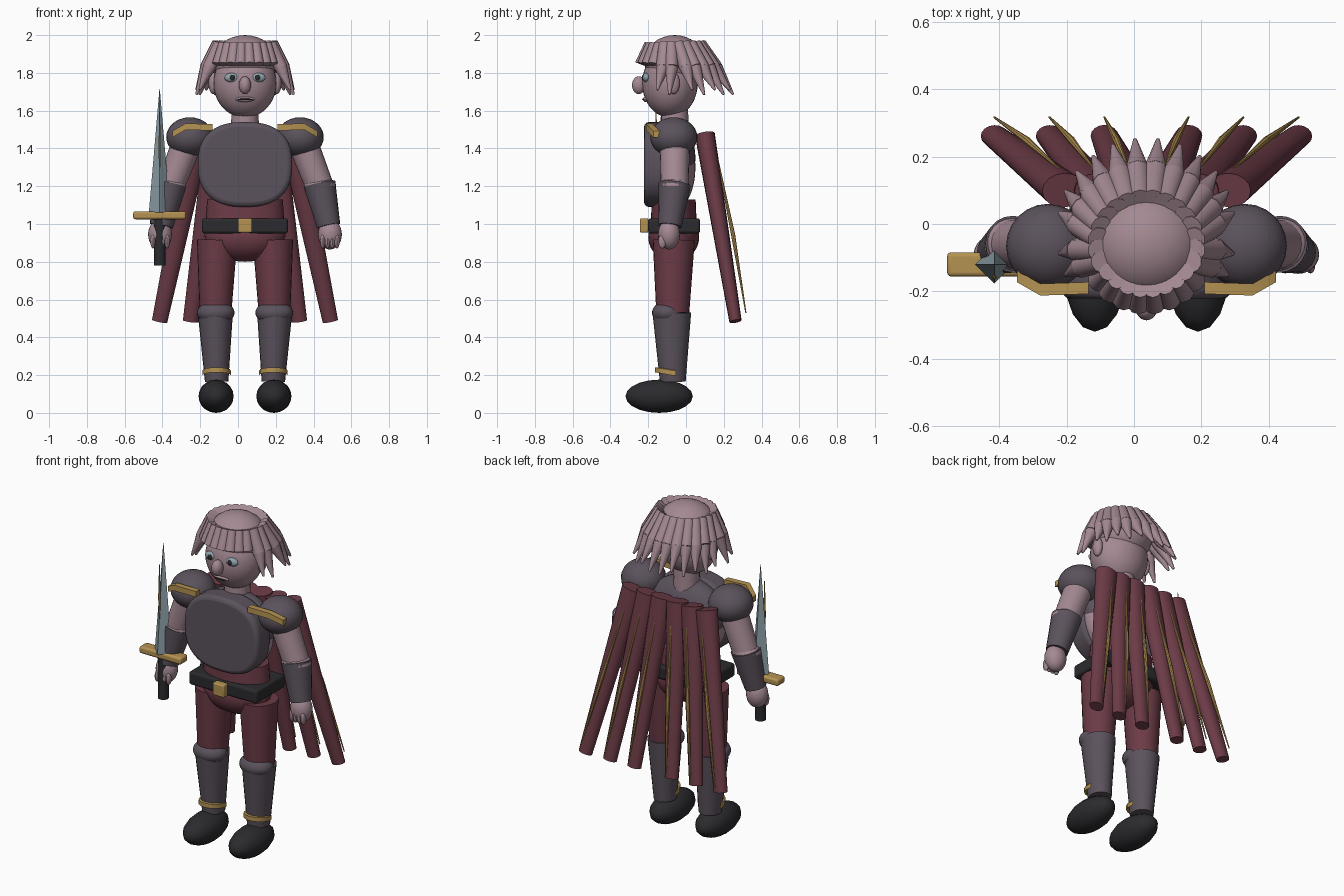
import bpy, bmesh, math
from mathutils import Vector, Matrix

if "Cube" in bpy.data.objects:
    bpy.data.objects.remove(bpy.data.objects["Cube"])

C = 0.037  # x of the body's mirror plane


def material(name, r, g, b):
    m = bpy.data.materials.new(name)
    m.diffuse_color = (r, g, b, 1)
    m.use_nodes = True
    m.node_tree.nodes["Principled BSDF"].inputs["Base Color"].default_value = m.diffuse_color
    return m


SKIN = material("dusty_pink", 0.37, 0.25, 0.29)
ARMOUR = material("plum_grey", 0.105, 0.085, 0.108)
RED = material("maroon", 0.15, 0.044, 0.062)
BLACK = material("charcoal", 0.024, 0.024, 0.028)
GOLD = material("gold", 0.46, 0.29, 0.085)
STEEL = material("steel", 0.27, 0.36, 0.40)


def finish(name, bm, mat, bevel=0):
    me = bpy.data.meshes.new(name)
    bmesh.ops.recalc_face_normals(bm, faces=bm.faces)
    bm.to_mesh(me)
    bm.free()
    me.materials.append(mat)
    ob = bpy.data.objects.new(name, me)
    bpy.context.collection.objects.link(ob)
    if bevel:
        mod = ob.modifiers.new("bevel", 'BEVEL')
        mod.width, mod.segments = bevel, 3
    return ob


def ball(name, centre, radii, mat, seg=24, rings=14):
    bm = bmesh.new()
    bmesh.ops.create_uvsphere(bm, u_segments=seg, v_segments=rings, radius=1)
    m = Matrix.Translation(centre) @ Matrix.Diagonal((*radii, 1))
    bmesh.ops.transform(bm, matrix=m, verts=bm.verts)
    return finish(name, bm, mat)


def box(name, centre, size, mat, bevel=0):
    bm = bmesh.new()
    bmesh.ops.create_cube(bm, size=1)
    m = Matrix.Translation(centre) @ Matrix.Diagonal((*size, 1))
    bmesh.ops.transform(bm, matrix=m, verts=bm.verts)
    return finish(name, bm, mat, bevel)


def tube(name, p0, p1, r0, r1, mat, sides=20, squash=1.0):
    """Tapered limb from p0 to p1; squash flattens its depth."""
    p0, p1 = Vector(p0), Vector(p1)
    z = (p1 - p0).normalized()
    x = Vector((1, 0, 0))
    x = (x - z * x.dot(z)).normalized()
    y = z.cross(x)
    rot = Matrix((x, y, z)).transposed().to_4x4()
    bm = bmesh.new()
    bmesh.ops.create_cone(bm, cap_ends=True, segments=sides, radius1=r0, radius2=r1,
                          depth=(p1 - p0).length)
    m = Matrix.Translation((p0 + p1) / 2) @ rot @ Matrix.Diagonal((1, squash, 1, 1))
    bmesh.ops.transform(bm, matrix=m, verts=bm.verts)
    return finish(name, bm, mat)


def strip(name, points, width, depth, mat):
    """Band with a rectangular section along a path."""
    bm = bmesh.new()
    rings = []
    for p in points:
        rings.append([bm.verts.new(Vector(p) + Vector((0, a * depth / 2, b * width / 2)))
                      for a, b in ((-1, -1), (1, -1), (1, 1), (-1, 1))])
    for a, b in zip(rings, rings[1:]):
        for i in range(4):
            j = (i + 1) % 4
            bm.faces.new((a[i], a[j], b[j], b[i]))
    bm.faces.new(rings[0])
    bm.faces.new(rings[-1])
    return finish(name, bm, mat)


# torso, waist and belt
ball("torso", (C, -0.075, 1.30), (0.24, 0.125, 0.235), SKIN, 32, 18)
ball("back_plate", (C, -0.07, 1.35), (0.25, 0.12, 0.19), ARMOUR, 32, 18)
tube("waist", (C, -0.065, 0.93), (C, -0.065, 1.13), 0.215, 0.20, RED, 32, 0.58)
ball("pelvis", (C, -0.065, 0.93), (0.21, 0.135, 0.13), RED)
box("belt", (C, -0.063, 0.99), (0.456, 0.275, 0.08), BLACK, 0.014)
box("belt_buckle", (C, -0.222, 0.992), (0.076, 0.045, 0.076), GOLD, 0.008)

# breastplate: rounded outline with soft rim
bm = bmesh.new()
outline = []
for i in range(40):
    a = math.tau * i / 40
    c, s = math.cos(a), math.sin(a)
    outline.append(bm.verts.new((C + 0.25 * math.copysign(abs(c) ** 0.8, c), -0.222,
                                 1.315 + 0.225 * math.copysign(abs(s) ** 0.8, s))))
face = bm.faces.new(outline)
ext = bmesh.ops.extrude_face_region(bm, geom=[face])
bmesh.ops.translate(bm, vec=(0, 0.13, 0),
                    verts=[v for v in ext["geom"] if isinstance(v, bmesh.types.BMVert)])
plate = finish("breastplate", bm, ARMOUR, 0.025)
plate.modifiers["bevel"].limit_method = 'ANGLE'

# head and face
tube("neck", (C, -0.06, 1.48), (C, -0.06, 1.64), 0.075, 0.07, SKIN)
ball("head", (C, -0.085, 1.745), (0.167, 0.147, 0.182), SKIN, 32, 20)
ball("nose", (C, -0.25, 1.735), (0.032, 0.036, 0.047), SKIN)
ball("lips", (C, -0.214, 1.66), (0.05, 0.014, 0.014), SKIN)
ball("mouth_line", (C, -0.224, 1.66), (0.044, 0.008, 0.004), BLACK)

# hair cap and ring of locks
ball("hair_cap", (C, -0.06, 1.86), (0.168, 0.16, 0.14), SKIN, 32, 16)
for i in range(12):
    a = math.radians(7.5 + 15 * i)
    s, c = math.sin(a), math.cos(a)
    for side in (-1, 1):
        root = (C + side * 0.145 * s, -0.06 + 0.135 * c, 1.955)
        if i < 8:  # long pointed locks sweeping down and back
            drop = 1.685 if i % 2 == 0 else 1.71
            back = 0.0 if i < 6 else -0.055
            mid = (C + side * 0.205 * s, -0.025 + back * 0.5 + 0.185 * c, 1.83)
            tip = (C + side * 0.26 * s, back + 0.252 * c, drop)
            tube("hair_lock_root", root, mid, 0.033, 0.036, SKIN, 10)
            tube("hair_lock_tip", mid, tip, 0.036, 0.006, SKIN, 10)
        else:      # short blunt fringe
            tip = (C + side * 0.178 * s, -0.06 + 0.178 * c, 1.845)
            tube("fringe_lock", root, tip, 0.026, 0.034, SKIN, 10)

for side, tag in ((-1, "right"), (1, "left")):
    def P(dx, y, z):
        return (C + side * dx, y, z)

    # eyes and ears
    ball("eye_" + tag, P(0.069, -0.21, 1.775), (0.04, 0.02, 0.025), STEEL)
    ball("pupil_" + tag, P(0.066, -0.228, 1.775), (0.014, 0.006, 0.015), BLACK, 16, 8)
    ball("ear_" + tag, P(0.168, -0.065, 1.745), (0.025, 0.032, 0.058), SKIN)

    # legs
    ball("boot_" + tag, P(0.153, -0.142, 0.088), (0.093, 0.178, 0.088), BLACK, 16, 10)
    tube("shin_guard_" + tag, P(0.15, -0.07, 0.165), P(0.157, -0.075, 0.53),
         0.062, 0.093, ARMOUR, 20, 1.1)
    ball("knee_guard_" + tag, P(0.155, -0.098, 0.53), (0.1, 0.082, 0.062), ARMOUR)
    tube("thigh_" + tag, P(0.156, -0.07, 0.53), P(0.148, -0.065, 0.915),
         0.084, 0.107, RED, 24, 1.04)
    arc = []
    for k in range(9):
        t = math.pi * k / 8
        arc.append(P(0.15 - 0.075 * math.cos(t), -0.065 - 0.088 * math.sin(t),
                     0.212 + 0.016 * math.sin(t)))
    strip("ankle_trim_" + tag, arc, 0.026, 0.022, GOLD)

    # shoulder guard with gold trim
    ball("shoulder_guard_" + tag, P(0.292, -0.065, 1.46), (0.125, 0.125, 0.105), ARMOUR)
    strip("shoulder_trim_" + tag, [P(0.385, -0.155, 1.475), P(0.315, -0.195, 1.515),
                                   P(0.172, -0.19, 1.512)], 0.034, 0.035, GOLD)

    # arms and hands
    tube("upper_arm_" + tag, P(0.31, -0.06, 1.42), P(0.395, -0.06, 1.2), 0.08, 0.074, SKIN)
    ball("elbow_" + tag, P(0.397, -0.063, 1.205), (0.085, 0.08, 0.045), SKIN)
    tube("bracer_" + tag, P(0.395, -0.06, 1.21), P(0.443, -0.085, 0.99), 0.085, 0.062, ARMOUR)
    ball("hand_" + tag, P(0.45, -0.09, 0.945), (0.063, 0.058, 0.08), SKIN)
    for k in range(4):
        ball("finger_" + tag, P(0.412 + 0.025 * k, -0.125, 0.908),
             (0.014, 0.022, 0.038), SKIN, 12, 8)

    # cape folds with gold stripes
    for k, (top, low) in enumerate(((0.05, 0.125), (0.148, 0.288), (0.245, 0.452))):
        tube(f"cape_fold_{tag}_{k}", P(top, 0.10, 1.475), P(low, 0.262, 0.485),
             0.066, 0.041, RED, 16, 0.78 if k else 0.8)
        a, b = Vector(P(top * 1.06, 0.165, 1.36)), Vector(P(low, 0.317, 0.53))
        m = a.lerp(b, 0.5) + Vector((0, 0.008, 0))
        tube(f"cape_stripe_upper_{tag}_{k}", a, m, 0.003, 0.011, GOLD, 8)
        tube(f"cape_stripe_lower_{tag}_{k}", m, b, 0.011, 0.003, GOLD, 8)

# sword
SX, SY = -0.415, -0.12
tube("sword_blade", (SX, SY, 1.06), (SX, SY, 1.715), 0.057, 0.001, STEEL, 4)
tube("sword_inlay_lower", (SX, SY - 0.038, 1.27), (SX, SY - 0.038, 1.4), 0.003, 0.007, GOLD, 6)
tube("sword_inlay_upper", (SX, SY - 0.038, 1.4), (SX, SY - 0.038, 1.6), 0.007, 0.002, GOLD, 6)
box("sword_guard", (SX, SY, 1.046), (0.28, 0.072, 0.042), GOLD, 0.012)
tube("sword_grip", (SX, SY, 0.78), (SX, SY, 1.09), 0.031, 0.031, BLACK, 14)

# smooth round surfaces, keep hard edges
for ob in bpy.data.objects:
    ob.select_set(True)
    bpy.context.view_layer.objects.active = ob
bpy.ops.object.shade_smooth_by_angle(angle=math.radians(40))
bpy.ops.object.select_all(action='DESELECT')
